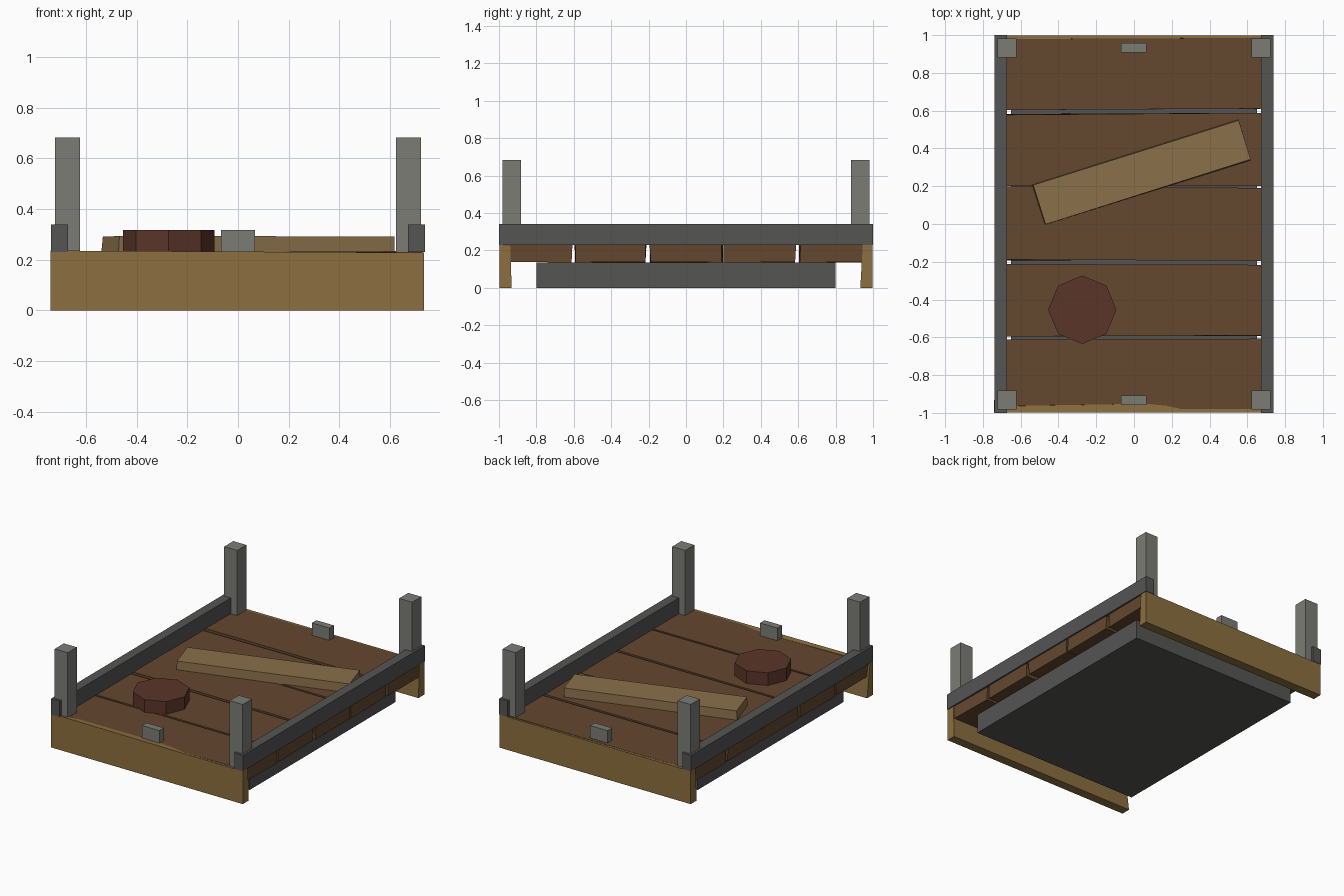
import bpy, bmesh, math, random
from mathutils import Matrix

if "Cube" in bpy.data.objects:
    bpy.data.objects.remove(bpy.data.objects["Cube"])

random.seed(4)


def material(name, rgb):
    m = bpy.data.materials.new(name)
    m.diffuse_color = (*rgb, 1)
    m.use_nodes = True
    m.node_tree.nodes["Principled BSDF"].inputs["Base Color"].default_value = m.diffuse_color
    return m


PLANK = material("brown_wood", (0.127, 0.065, 0.028))
BEAM = material("tan_wood", (0.262, 0.159, 0.05))
BOARD = material("pale_wood", (0.25, 0.162, 0.07))
DISC = material("red_brown", (0.102, 0.036, 0.022))
IRON = material("dark_iron", (0.09, 0.09, 0.088))
STEEL = material("grey_steel", (0.2, 0.2, 0.18))


def finish(name, bm, mat):
    bmesh.ops.recalc_face_normals(bm, faces=bm.faces)
    mesh = bpy.data.meshes.new(name)
    bm.to_mesh(mesh)
    bm.free()
    mesh.materials.append(mat)
    ob = bpy.data.objects.new(name, mesh)
    bpy.context.collection.objects.link(ob)
    return ob


def box(name, x, y, z, mat, jitter=(0, 0, 0)):
    """Box from (min, max) ranges, with optional rough-hewn corners."""
    bm = bmesh.new()
    bmesh.ops.create_cube(bm, size=1)
    for v in bm.verts:
        for i, (lo, hi) in enumerate((x, y, z)):
            v.co[i] = (lo if v.co[i] < 0 else hi) + random.uniform(-1, 1) * jitter[i]
    return finish(name, bm, mat)


# Underside slab
box("base_slab", (-0.65, 0.65), (-0.8, 0.8), (0, 0.134), IRON)

# Five rough floor planks
edges = [(-0.98, -0.611), (-0.595, -0.213), (-0.193, 0.193), (0.205, 0.583), (0.606, 0.982)]
for i, e in enumerate(edges):
    box(f"floor_plank_{i + 1}", (-0.727, 0.727), e, (0.137, 0.231), PLANK, (0.003, 0.006, 0.003))

# End beams; the front one drops slightly towards the right
front = box("front_beam", (-0.74, 0.735), (-0.997, -0.932), (0, 0.237), BEAM)
for v in front.data.vertices:
    if v.co.z > 0.1:
        v.co.z = 0.236 if v.co.x < 0 else 0.228
        if v.co.y > -0.95:
            v.co.y = -0.965 if v.co.x < 0 else -0.94
            v.co.z -= 0.002
back = box("back_beam", (-0.735, 0.735), (0.932, 0.998), (0, 0.229), BEAM)
for v in back.data.vertices:
    if v.co.z > 0.1 and v.co.y < 0.95:
        v.co.y = 0.945

# Side rails, corner posts and end brackets
for s, side in ((-1, "left"), (1, "right")):
    box(f"{side}_rail", sorted((s * 0.672, s * 0.738)), (-1, 1), (0.23, 0.34), IRON)
    for t, end in ((-1, "front"), (1, "back")):
        box(f"{end}_{side}_post", sorted((s * 0.623, s * 0.723)),
            sorted((t * 0.881, t * 0.981)), (0.23, 0.683), STEEL)
for t, end in ((-1, "front"), (1, "back")):
    box(f"{end}_bracket", (-0.068, 0.067), sorted((t * 0.908, t * 0.958)), (0.22, 0.317), STEEL)

# Loose board lying diagonally across the floor
board = box("loose_board", (-0.57, 0.57), (-0.112, 0.112), (0.228, 0.292), BOARD, (0.004, 0.003, 0.001))
for v in board.data.vertices:
    if v.co.z > 0.26:
        v.co.y *= 0.97
board.data.transform(Matrix.Translation((0.04, 0.273, 0)) @ Matrix.Rotation(math.radians(17.3), 4, "Z"))

# Octagonal lid
bm = bmesh.new()
bmesh.ops.create_cone(bm, cap_ends=True, segments=8, radius1=0.181, radius2=0.181, depth=0.09,
                      matrix=Matrix.Translation((-0.274, -0.454, 0.273)))
finish("octagonal_lid", bm, DISC)
